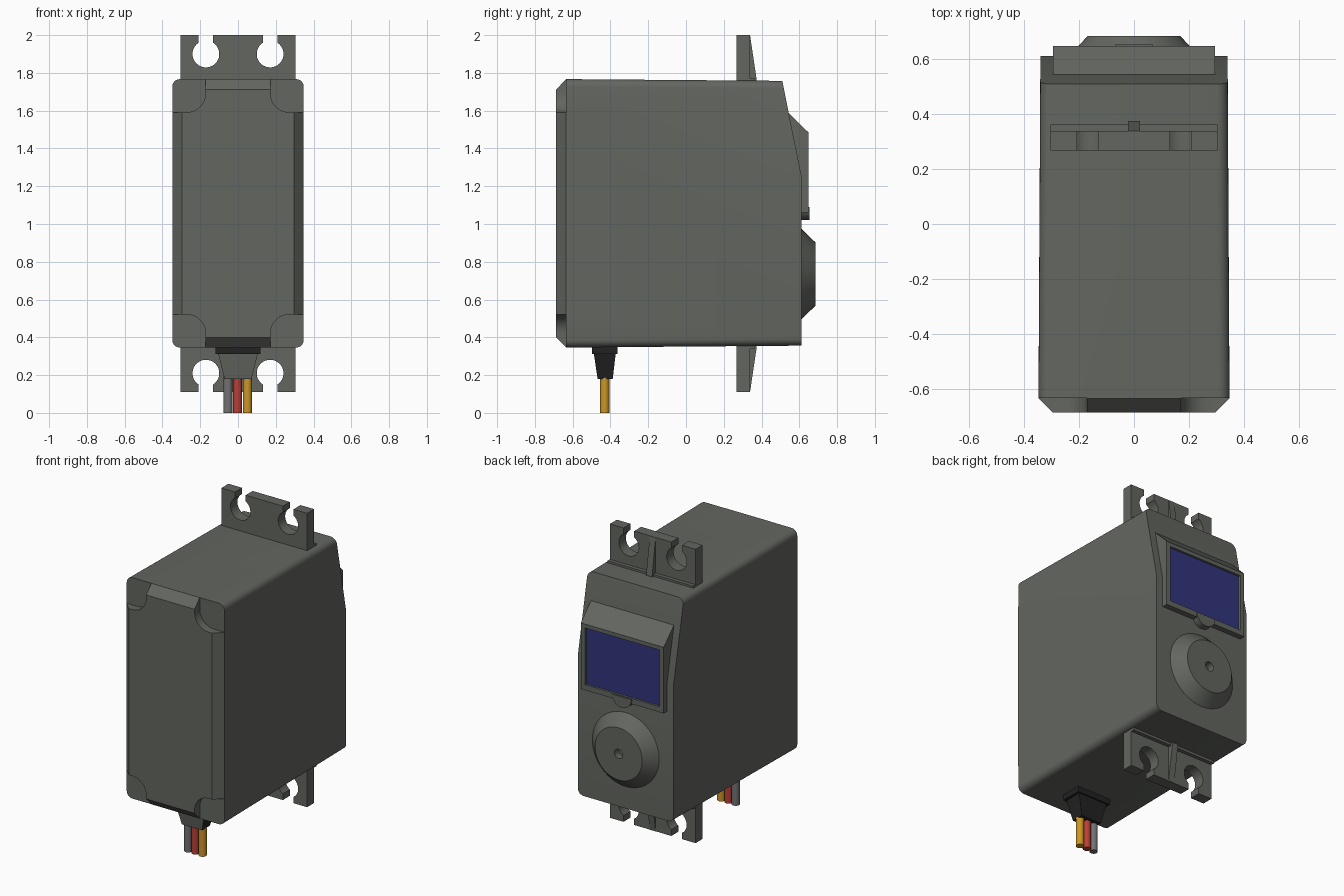
import bpy, bmesh, math
from mathutils import Vector

if "Cube" in bpy.data.objects:
    bpy.data.objects.remove(bpy.data.objects["Cube"])


def material(name, rgb):
    m = bpy.data.materials.new(name)
    m.diffuse_color = (*rgb, 1)
    m.use_nodes = True
    m.node_tree.nodes["Principled BSDF"].inputs["Base Color"].default_value = m.diffuse_color
    return m


GREY = material("case grey", (0.125, 0.133, 0.117))
BLACK = material("rubber black", (0.016, 0.016, 0.016))
BLUE = material("screen blue", (0.03, 0.035, 0.20))
RED = material("wire red", (0.50, 0.05, 0.035))
YELLOW = material("wire yellow", (0.60, 0.31, 0.02))
WIRE_GREY = material("wire grey", (0.17, 0.17, 0.17))


def finish(name, bm, mat):
    bmesh.ops.recalc_face_normals(bm, faces=bm.faces[:])
    me = bpy.data.meshes.new(name)
    bm.to_mesh(me)
    bm.free()
    me.materials.append(mat)
    ob = bpy.data.objects.new(name, me)
    bpy.context.collection.objects.link(ob)
    return ob


def activate(ob):
    bpy.ops.object.select_all(action='DESELECT')
    ob.select_set(True)
    bpy.context.view_layer.objects.active = ob


def smooth(ob):
    activate(ob)
    bpy.ops.object.shade_smooth_by_angle(angle=math.radians(32))


def loft(name, rings, mat):
    """Skin closed rings of equal length and cap both ends."""
    bm = bmesh.new()
    vs = [[bm.verts.new(p) for p in r] for r in rings]
    n = len(rings[0])
    for a, b in zip(vs, vs[1:]):
        for i in range(n):
            bm.faces.new((a[i], a[(i + 1) % n], b[(i + 1) % n], b[i]))
    bm.faces.new(vs[0])
    bm.faces.new(vs[-1])
    return finish(name, bm, mat)


def prism_y(name, pts, y0, y1, mat):
    return loft(name, [[(x, y, z) for x, z in pts] for y in (y0, y1)], mat)


def prism_x(name, pts, x0, x1, mat):
    return loft(name, [[(x, y, z) for y, z in pts] for x in (x0, x1)], mat)


def arc(cx, cz, r, a0, a1, n):
    return [(cx + r * math.cos(math.radians(a0 + (a1 - a0) * i / n)),
             cz + r * math.sin(math.radians(a0 + (a1 - a0) * i / n)))
            for i in range(n + 1)]


def rect(hx, z0, z1):
    return [(-hx, z0), (hx, z0), (hx, z1), (-hx, z1)]


def rounded(hx, z0, z1, r):
    return (arc(hx - r, z0 + r, r, -90, 0, 6) + arc(hx - r, z1 - r, r, 0, 90, 6)
            + arc(r - hx, z1 - r, r, 90, 180, 6) + arc(r - hx, z0 + r, r, 180, 270, 6))


def cut(ob, cutter):
    mod = ob.modifiers.new("cut", 'BOOLEAN')
    mod.object = cutter
    mod.solver = 'EXACT'
    activate(ob)
    bpy.ops.object.modifier_apply(modifier=mod.name)
    bpy.data.objects.remove(cutter)


# Case: tapered rounded box with chamfered front
sections = [(-0.687, 0.296, 0.40, 1.712, 0.01), (-0.635, 0.348, 0.346, 1.767, 0.04),
            (0.612, 0.341, 0.356, 1.757, 0.04)]
case = loft("case", [[(x, y, z) for x, z in rounded(hx, z0, z1, r)]
                     for y, hx, z0, z1, r in sections], GREY)

# Sloping cut at the upper back of the case
bm = bmesh.new()
bm.from_mesh(case.data)
bmesh.ops.bisect_plane(bm, geom=bm.verts[:] + bm.edges[:] + bm.faces[:],
                       plane_co=Vector((0, 0.51, 1.757)),
                       plane_no=Vector((0, 0.507, 0.102)), clear_outer=True)
bmesh.ops.holes_fill(bm, edges=[e for e in bm.edges if e.is_boundary], sides=0)
bmesh.ops.recalc_face_normals(bm, faces=bm.faces[:])
bm.to_mesh(case.data)
bm.free()

# Corner pockets on the front
for sx in (-1, 1):
    for sz in (-1, 1):
        corner = [(0.172, 0.9), (0.5, 0.9), (0.5, 0.535)] + arc(0.272, 0.635, 0.1, 270, 180, 8)
        pts = [(sx * x, 1.056 + sz * z) for x, z in corner]
        cut(case, prism_y("pocket_cutter", pts, -0.9, -0.634, GREY))
smooth(case)

# Mounting flanges with keyhole slots, upper and lower
half = math.degrees(math.asin(0.038 / 0.071))
for label, flip in (("upper", False), ("lower", True)):
    def place(z):
        return 2.11 - z if flip else z
    pts = [(-0.305, 1.72), (-0.305, 2.0)]
    for cx in (-0.17, 0.17):
        pts += [(cx - 0.038, 2.0)] + arc(cx, 1.9, 0.071, 90 + half, 450 - half, 28)
        pts += [(cx + 0.038, 2.0)]
    pts += [(0.305, 2.0), (0.305, 1.72)]
    smooth(prism_y(label + "_flange", [(x, place(z)) for x, z in pts], 0.267, 0.338, GREY))
    prism_y(label + "_flange_foot", rect(0.305, *sorted((place(1.72), place(1.772)))),
            0.33, 0.362, GREY)
    rib = [(0.33, 1.72), (0.33, 2.0), (0.339, 2.0), (0.374, 1.765), (0.374, 1.72)]
    prism_x(label + "_flange_rib", [(y, place(z)) for y, z in rib], -0.021, 0.021, GREY)

# Screen housing, recess and display
housing = prism_x("screen_housing", [(0.50, 1.59), (0.542, 1.59), (0.648, 1.485),
                                     (0.648, 1.06), (0.56, 1.06)], -0.295, 0.295, GREY)
cut(housing, prism_y("recess_cutter", rect(0.265, 1.095, 1.46), 0.63, 0.8, GREY))
prism_y("screen", rect(0.265, 1.095, 1.46), 0.627, 0.634, BLUE)
smooth(prism_y("screen_tab", arc(0, 1.09, 0.07, 180, 360, 16), 0.59, 0.654, GREY))

# Output boss: cone with a centre hole
boss = loft("output_boss", [[(x, y, z) for x, z in arc(0, 0.735, r, 0, 352.5, 47)]
                            for y, r in ((0.59, 0.238), (0.612, 0.238), (0.685, 0.168))], GREY)
cut(boss, prism_y("hole_cutter", arc(0, 0.735, 0.03, 0, 345, 23), 0.64, 0.8, GREY))
smooth(boss)


# Cable grommet: collar and tapered sleeve with a grey front
def box_ring(hx, y0, y1, z):
    return [(-hx, y0, z), (hx, y0, z), (hx, y1, z), (-hx, y1, z)]


loft("grommet_collar", [box_ring(0.12, -0.498, -0.362, z) for z in (0.37, 0.312)], BLACK)
sleeve = loft("grommet_sleeve", [box_ring(0.105, -0.488, -0.372, 0.315),
                                 box_ring(0.072, -0.468, -0.388, 0.18)], BLACK)
sleeve.data.materials.append(GREY)
for f in sleeve.data.polygons:
    if f.normal.y < -0.7:
        f.material_index = 1

# Wires
for name, x, mat in (("grey_wire", -0.053, WIRE_GREY), ("red_wire", -0.002, RED),
                     ("yellow_wire", 0.05, YELLOW)):
    smooth(loft(name, [[(px, py, z) for px, py in arc(x, -0.43, 0.024, 0, 337.5, 15)]
                       for z in (0.0, 0.2)], mat))
